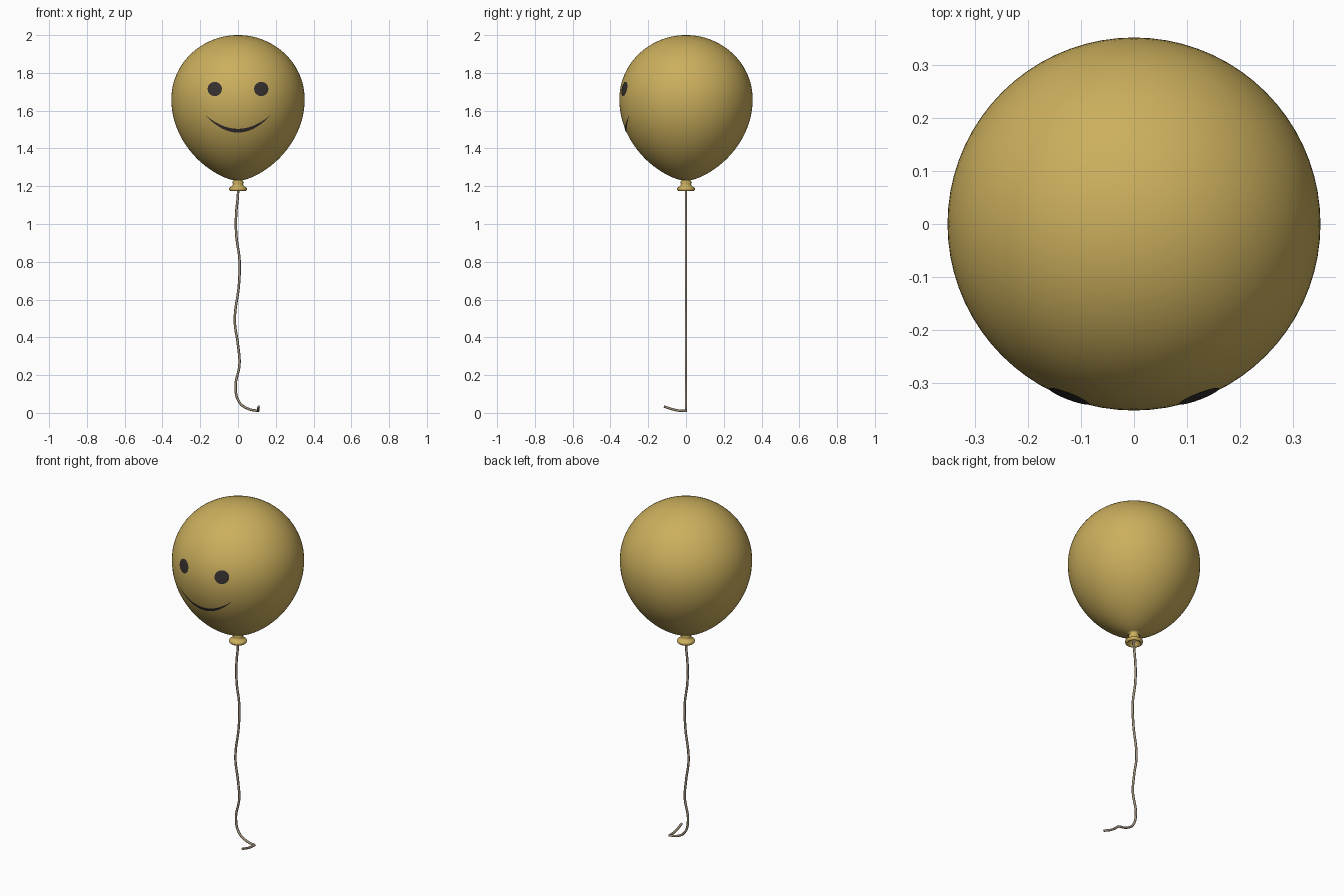
import bpy, bmesh
from math import sin, cos, pi, sqrt
from mathutils import Vector

if "Cube" in bpy.data.objects:
    bpy.data.objects.remove(bpy.data.objects["Cube"])

RADIUS, WAIST, TOP, BOTTOM = 0.353, 1.66, 2.0, 1.228


def material(name, rgb):
    m = bpy.data.materials.new(name)
    m.use_nodes = True
    color = (*rgb, 1)
    m.diffuse_color = color
    m.node_tree.nodes["Principled BSDF"].inputs["Base Color"].default_value = color
    return m


gold = material("golden rubber", (0.60, 0.43, 0.11))
dark = material("dark face paint", (0.035, 0.03, 0.028))
twine = material("beige twine", (0.36, 0.29, 0.21))


def balloon_radius(z):
    """Radius of the balloon skin at a height."""
    if z >= WAIST:
        return RADIUS * sqrt(max(0, 1 - ((z - WAIST) / (TOP - WAIST)) ** 2))
    t = min(1, (WAIST - z) / (WAIST - BOTTOM))
    return RADIUS * (1 - t * t) ** 0.65


def on_skin(x, z, lift=0.0025):
    """Point just in front of the skin."""
    r = balloon_radius(z) + lift
    return Vector((x, -sqrt(r * r - x * x), z))


def finish(bm, name, mat):
    mesh = bpy.data.meshes.new(name)
    bm.to_mesh(mesh)
    bm.free()
    mesh.materials.append(mat)
    obj = bpy.data.objects.new(name, mesh)
    bpy.context.collection.objects.link(obj)
    mesh.shade_smooth()
    return obj


def lathe(name, profile, mat, steps=72):
    bm = bmesh.new()
    verts = [bm.verts.new((r, 0, z)) for r, z in profile]
    edges = [bm.edges.new(pair) for pair in zip(verts, verts[1:])]
    bmesh.ops.spin(bm, geom=verts + edges, cent=(0, 0, 0), axis=(0, 0, 1),
                   angle=2 * pi, steps=steps)
    bmesh.ops.remove_doubles(bm, verts=bm.verts, dist=0.0001)
    bmesh.ops.recalc_face_normals(bm, faces=bm.faces)
    return finish(bm, name, mat)


def face_plate(name, rows):
    """Thin painted patch lofted through rows of (x, z) points."""
    bm = bmesh.new()
    grid = [[bm.verts.new(on_skin(x, z)) for x, z in row] for row in rows]
    for a, b in zip(grid, grid[1:]):
        for i in range(len(a) - 1):
            bm.faces.new((a[i], a[i + 1], b[i + 1], b[i]))
    bmesh.ops.remove_doubles(bm, verts=bm.verts, dist=0.0001)
    for f in bm.faces:
        f.normal_update()
        if f.normal.y > 0:
            f.normal_flip()
    return finish(bm, name, dark)


# Balloon skin running down into a rolled, hollow neck
upper = [WAIST + (TOP - WAIST) * cos(pi / 2 * i / 24) for i in range(24)]
lower = [WAIST - (WAIST - BOTTOM) * sin(pi / 2 * i / 26) for i in range(25)]
skin = [(balloon_radius(z), z) for z in upper + lower]
neck = [(0.031, 1.222), (0.027, 1.212), (0.029, 1.203), (0.037, 1.197),
        (0.045, 1.193), (0.048, 1.186), (0.046, 1.178), (0.041, 1.174),
        (0.035, 1.176), (0.027, 1.187), (0.018, 1.2), (0, 1.205)]
lathe("balloon", skin + neck, gold)

# Round eyes
for side, x in (("right", -0.123), ("left", 0.123)):
    face_plate(side + "_eye", [
        [(x + r * cos(2 * pi * i / 20), 1.715 + r * sin(2 * pi * i / 20))
         for i in range(21)] for r in (0, 0.013, 0.026, 0.038)])

# Crescent smile, thickest in the middle
columns = [i / 20 for i in range(-20, 21)]
face_plate("smile", [
    [(0.17 * s, 1.494 + 0.08 * s * s + k * (0.001 + 0.009 * (1 - s * s)))
     for s in columns] for k in (-1, 0, 1)])

# Wavy string whose loose end bends forward on the ground
path = [(0, 0, 1.203), (0, 0, 1.16), (-0.01, 0, 1.05), (-0.009, 0, 0.94),
        (0.008, 0, 0.81), (0.005, 0, 0.68), (-0.017, 0, 0.49), (0, 0, 0.36),
        (0.008, 0, 0.26), (-0.013, 0, 0.13), (0.008, 0, 0.055),
        (0.053, 0, 0.022), (0.108, 0, 0.01), (0.106, -0.05, 0.014),
        (0.11, -0.117, 0.034)]
curve = bpy.data.curves.new("string", "CURVE")
curve.dimensions = "3D"
curve.bevel_depth = 0.0065
curve.bevel_resolution = 2
curve.resolution_u = 8
curve.use_fill_caps = True
spline = curve.splines.new("BEZIER")
spline.bezier_points.add(len(path) - 1)
for point, co in zip(spline.bezier_points, path):
    point.co = co
    point.handle_left_type = point.handle_right_type = "AUTO"
corner = spline.bezier_points[len(path) - 3]
corner.handle_left_type = corner.handle_right_type = "VECTOR"
curve.materials.append(twine)
string = bpy.data.objects.new("string", curve)
bpy.context.collection.objects.link(string)
